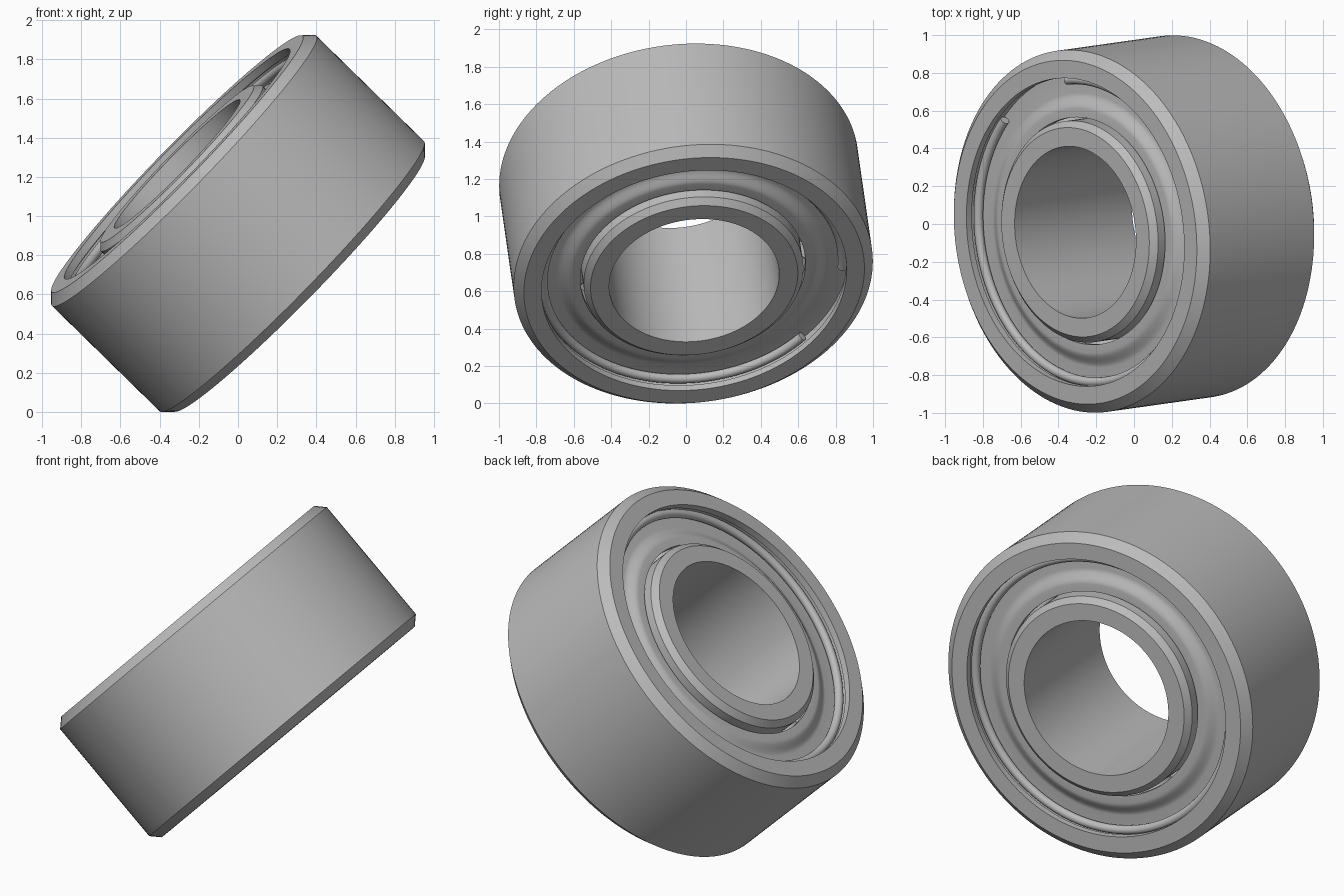
import bpy
import bmesh
from math import cos, sin, pi, radians
from mathutils import Matrix, Vector

if "Cube" in bpy.data.objects:
    bpy.data.objects.remove(bpy.data.objects["Cube"], do_unlink=True)

HALF = 0.437          # half width of the bearing
STEPS = 144

# Tilted frame: local z is the bearing axis
axis = Vector((-0.711, -0.1, 0.696)).normalized()
side = (Vector((0, 1, 0)) - axis * axis.y).normalized()
frame = Matrix((side, axis.cross(side), axis)).transposed().to_4x4()
frame.translation = (0, 0, 0.962)

steel = bpy.data.materials.new("steel_grey")
steel.use_nodes = True
steel.diffuse_color = (0.5, 0.5, 0.5, 1)
steel.node_tree.nodes["Principled BSDF"].inputs["Base Color"].default_value = (0.5, 0.5, 0.5, 1)


def lathe(name, profile, start=0.0, sweep=2 * pi):
    """Turn a closed (radius, z) profile around the bearing axis."""
    bm = bmesh.new()
    full = sweep > 6.28
    count = STEPS if full else round(STEPS * sweep / (2 * pi))
    rings = []
    for i in range(count if full else count + 1):
        a = start + sweep * i / count
        rings.append([bm.verts.new((r * cos(a), r * sin(a), z)) for r, z in profile])
    n = len(profile)
    for i in range(count):
        here, there = rings[i], rings[(i + 1) % len(rings)]
        for j in range(n):
            k = (j + 1) % n
            bm.faces.new((here[j], there[j], there[k], here[k]))
    if not full:
        bm.faces.new(rings[0])
        bm.faces.new(rings[-1])
    bmesh.ops.recalc_face_normals(bm, faces=bm.faces)
    mesh = bpy.data.meshes.new(name)
    bm.to_mesh(mesh)
    bm.free()
    mesh.materials.append(steel)
    obj = bpy.data.objects.new(name, mesh)
    bpy.context.collection.objects.link(obj)
    obj.matrix_world = frame
    bpy.ops.object.select_all(action="DESELECT")
    obj.select_set(True)
    bpy.context.view_layer.objects.active = obj
    bpy.ops.object.shade_smooth_by_angle(angle=radians(30))
    return obj


def both_ends(half_profile):
    """Complete a (radius, depth) half profile by mirroring it about the middle."""
    top = [(r, HALF - d) for r, d in half_profile]
    return top + [(r, -z) for r, z in reversed(top)]


# Outer ring: chamfered outside, clip groove inside, ball race in the middle
race = [(0.045 * cos(a), 0.15 * sin(a)) for a in (pi / 2, pi / 3, pi / 6, pi / 18)]
outer_half = [(0.965, 0.05), (0.915, 0), (0.82, 0), (0.82, 0.04),
              (0.84, 0.045), (0.84, 0.145), (0.8, 0.15)]
lathe("outer_ring", both_ends(outer_half + [(0.8 + r, HALF - z) for r, z in race]))

# Inner ring: plain bore, chamfered shoulder, ball race
inner_half = [(0.457, 0), (0.557, 0), (0.59, 0.033)]
lathe("inner_ring", both_ends(inner_half + [(0.59 - r, HALF - z) for r, z in race]))

# Shields and spring clips at both ends
for label, s in (("upper", 1), ("lower", -1)):
    face = [(0.605, 0.07), (0.65, 0.07)]
    for i in range(1, 8):                       # smooth step down to the outer flat
        t = i / 8
        face.append((0.65 + 0.08 * t, 0.07 + 0.035 * t * t * (3 - 2 * t)))
    face += [(0.73, 0.105), (0.838, 0.105)]
    back = [(r, d + 0.03) for r, d in reversed(face)]
    lathe(label + "_shield", [(r, s * (HALF - d)) for r, d in face + back])

    wire = [(0.805 + 0.025 * cos(2 * pi * i / 16), s * (HALF - 0.075 + 0.025 * sin(2 * pi * i / 16)))
            for i in range(16)]
    lathe(label + "_spring_clip", wire, radians(43), radians(321))

# Balls between the races
for i in range(9):
    a = 2 * pi * i / 9
    bpy.ops.mesh.primitive_uv_sphere_add(segments=24, ring_count=12, radius=0.145)
    ball = bpy.context.object
    ball.name = f"ball_{i + 1}"
    ball.matrix_world = frame @ Matrix.Translation((0.695 * cos(a), 0.695 * sin(a), 0))
    ball.data.materials.append(steel)
    bpy.ops.object.shade_smooth()
